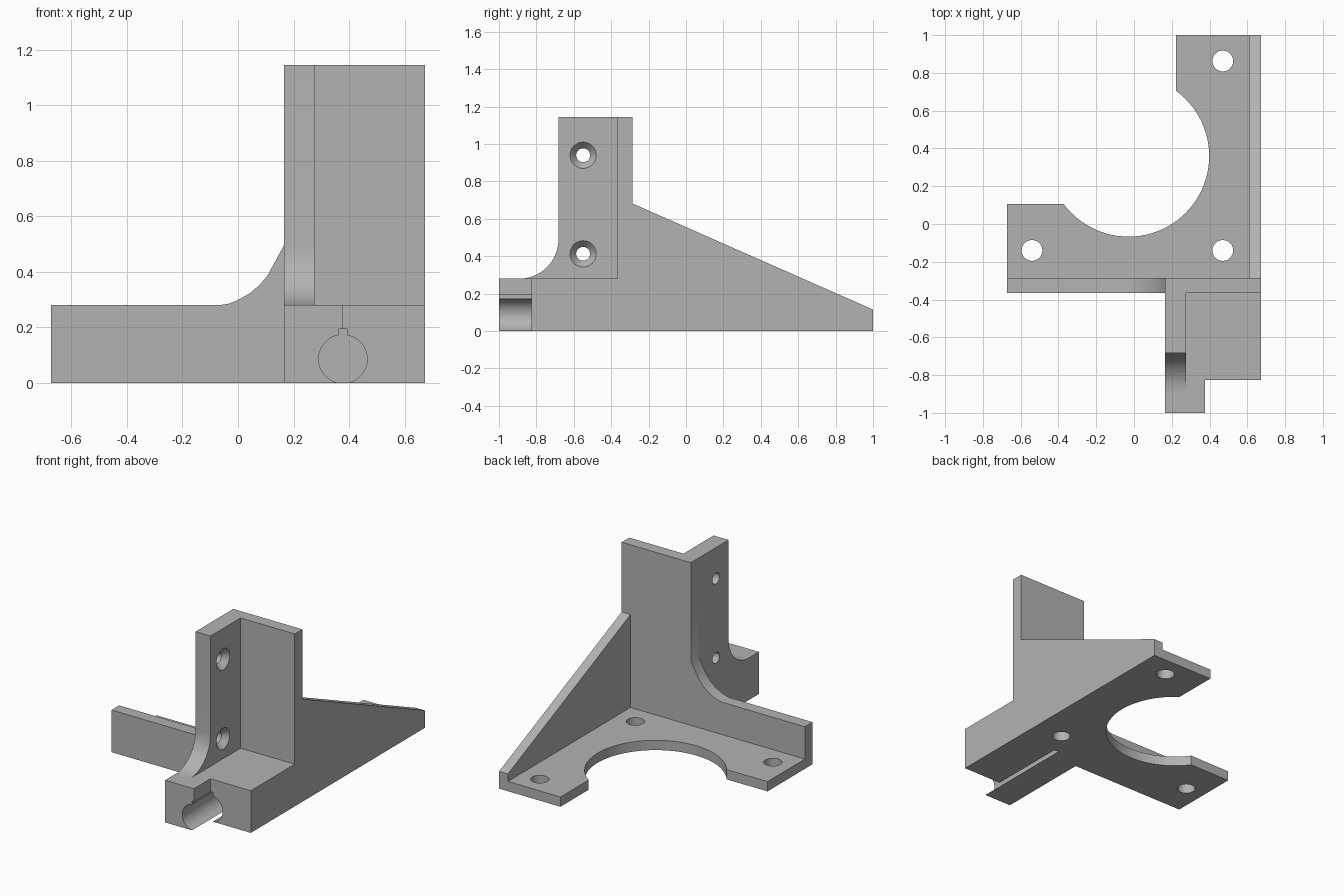
import bpy, bmesh
from math import sin, cos, pi, atan2
from mathutils import Vector, Matrix

cube = bpy.data.objects.get("Cube")
if cube:
    bpy.data.objects.remove(cube, do_unlink=True)

grey = bpy.data.materials.new("plain_grey")
grey.use_nodes = True
grey.diffuse_color = (0.45, 0.45, 0.45, 1)
grey.node_tree.nodes["Principled BSDF"].inputs["Base Color"].default_value = (0.45, 0.45, 0.45, 1)

# Main dimensions
W = 0.673               # half width
WALL_F, WALL_B = -0.366, -0.286
PLATE_T, BLOCK_T, TOP = 0.065, 0.28, 1.145
ARM_X = 0.165

PLACE = {"x": lambda a, b, h: (h, a, b),
         "y": lambda a, b, h: (a, h, b),
         "z": lambda a, b, h: (a, b, h)}


def prism(name, points, axis, low, high):
    """Extrude a flat outline along an axis."""
    bm = bmesh.new()
    face = bm.faces.new([bm.verts.new(PLACE[axis](a, b, low)) for a, b in points])
    new = bmesh.ops.extrude_face_region(bm, geom=[face])["geom"]
    shift = Vector(PLACE[axis](0, 0, high - low))
    bmesh.ops.translate(bm, vec=shift, verts=[v for v in new if isinstance(v, bmesh.types.BMVert)])
    bmesh.ops.recalc_face_normals(bm, faces=bm.faces)
    mesh = bpy.data.meshes.new(name)
    bm.to_mesh(mesh)
    bm.free()
    mesh.materials.append(grey)
    obj = bpy.data.objects.new(name, mesh)
    bpy.context.collection.objects.link(obj)
    return obj


def arc(cx, cy, r, start, end, n):
    angles = [start + (end - start) * i / n for i in range(n + 1)]
    return [(cx + r * cos(t), cy + r * sin(t)) for t in angles]


def rod(axis, cx, cy, r, low, high):
    return prism("cutter", arc(cx, cy, r, 0, 2 * pi, 48)[:-1], axis, low, high)


def cone(r1, r2, x1, x2, y, z):
    """Tapered cutter along x."""
    obj = rod("x", 0, 0, 1, x1, x2)
    for v in obj.data.vertices:
        r = r1 if v.co.x < (x1 + x2) / 2 else r2
        v.co = (v.co.x, y + v.co.y * r, z + v.co.z * r)
    return obj


def select(obj):
    bpy.ops.object.select_all(action="DESELECT")
    obj.select_set(True)
    bpy.context.view_layer.objects.active = obj


def cut(targets, cutter):
    cutter.hide_render = True
    for obj in targets:
        mod = obj.modifiers.new("cut", "BOOLEAN")
        mod.operation, mod.solver, mod.object = "DIFFERENCE", "EXACT", cutter
        select(obj)
        bpy.ops.object.modifier_apply(modifier=mod.name)
    bpy.data.objects.remove(cutter, do_unlink=True)


# Base plate: L shape with a large round cut-out
cx, cy, r = -0.029, 0.36, 0.427
start = atan2(0.105 - cy, -0.376 - cx)
end = atan2(0.704 - cy, 0.222 - cx)
outline = [(-W, WALL_B), (W, WALL_B), (W, 1), (0.222, 1)]
outline += arc(cx, cy, r, end, start, 48) + [(-W, 0.105)]
base_plate = prism("base_plate", outline, "z", 0, PLATE_T)
for x, y in ((-0.54, -0.14), (0.47, -0.14), (0.47, 0.863)):
    cut([base_plate], rod("z", x, y, 0.055, -0.1, 0.2))

# Front wall with a curved step
curve = [(ARM_X, 0.495), (0.106, 0.386), (0.077, 0.352), (0.041, 0.322), (-0.005, 0.296),
         (-0.035, 0.285), (-0.067, BLOCK_T)]
front_wall = prism("front_wall", [(-W, 0), (W, 0), (W, TOP), (ARM_X, TOP)] + curve
                   + [(-W, BLOCK_T)], "y", WALL_F, WALL_B)

# Sloping side brace
side_brace = prism("side_brace", [(WALL_B, PLATE_T), (1, PLATE_T), (1, 0.115), (WALL_B, 0.682)],
                   "x", 0.608, W)

# Solid block that holds the rod
rod_block = prism("rod_block", [(ARM_X, -1), (0.376, -1), (0.376, -0.827), (W, -0.827),
                                (W, WALL_F), (ARM_X, WALL_F)], "z", 0, BLOCK_T)

# Upright mounting flange with a concave foot
flange = prism("mounting_flange", [(WALL_F, BLOCK_T), (WALL_F, TOP), (-0.682, TOP)]
               + arc(-0.892, 0.49, 0.21, 0, -pi / 2, 16), "x", ARM_X, 0.275)

# Rod socket, open underneath, with a narrow groove on top
cut([rod_block, front_wall], rod("y", 0.378, 0.086, 0.0875, -1.1, -0.3))
groove = [(0.363, 0.1), (0.394, 0.1), (0.394, 0.194), (0.363, 0.194)]
cut([rod_block, front_wall], prism("cutter", groove, "y", -1.1, -0.3))

# Countersunk screw holes
for z in (0.94, 0.413):
    cut([flange], rod("x", -0.55, z, 0.037, 0, 0.5))
    cut([flange], cone(0.037, 0.072, 0.237, 0.277, -0.55, z))

for obj in (base_plate, front_wall, side_brace, rod_block, flange):
    select(obj)
    bpy.ops.object.shade_smooth_by_angle(angle=pi / 6)
